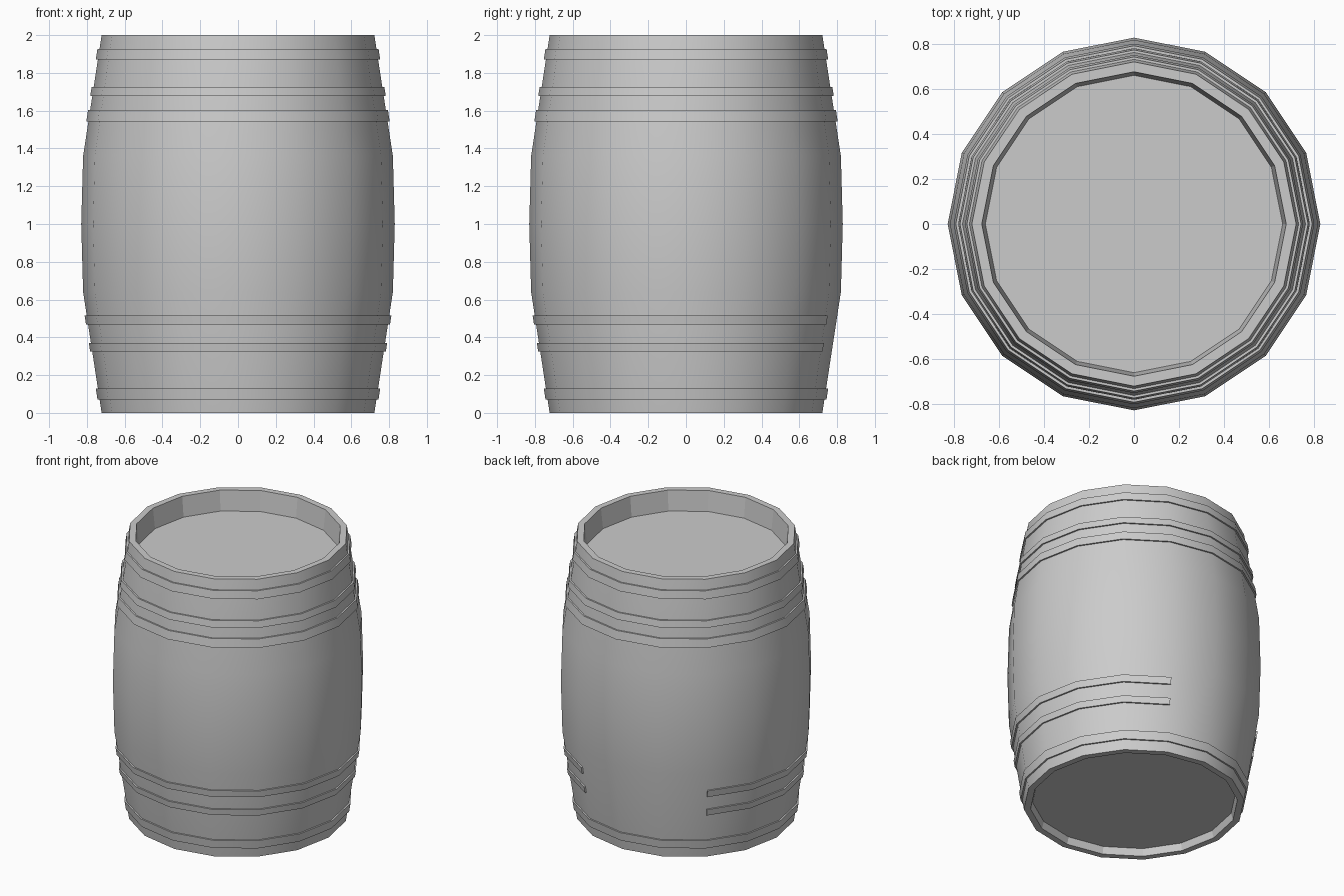
import bpy, bmesh, math

cube = bpy.data.objects.get("Cube")
if cube:
    bpy.data.objects.remove(cube)

SIDES = 16
STAVES = [(0.722, 0), (0.82, 0.64), (0.83, 1), (0.82, 1.36), (0.722, 2)]

grey = bpy.data.materials.new("plain_grey")
grey.use_nodes = True
grey.diffuse_color = (0.6, 0.6, 0.6, 1)
grey.node_tree.nodes["Principled BSDF"].inputs["Base Color"].default_value = (0.6, 0.6, 0.6, 1)


def radius_at(z):
    """Outer radius of the barrel at height z."""
    for (r0, z0), (r1, z1) in zip(STAVES, STAVES[1:]):
        if z <= z1:
            return r0 + (r1 - r0) * (z - z0) / (z1 - z0)
    return STAVES[-1][0]


def revolve(name, profile, closed, start=0, steps=SIDES):
    """Sweep a profile of (radius, height) round z, capping any open ends."""
    bm = bmesh.new()
    full = steps == SIDES
    rings = []
    for i in range(steps if full else steps + 1):
        a = math.tau * (start + i) / SIDES
        rings.append([bm.verts.new((r * math.cos(a), r * math.sin(a), z)) for r, z in profile])
    n = len(profile)
    for i in range(steps):
        a, b = rings[i], rings[(i + 1) % len(rings)]
        for j in range(n if closed else n - 1):
            k = (j + 1) % n
            bm.faces.new((a[j], b[j], b[k], a[k]))
    if not closed:
        bm.faces.new([ring[0] for ring in rings])
        bm.faces.new([ring[-1] for ring in rings])
    elif not full:
        bm.faces.new(rings[0])
        bm.faces.new(rings[-1])
    bmesh.ops.recalc_face_normals(bm, faces=bm.faces)
    mesh = bpy.data.meshes.new(name)
    bm.to_mesh(mesh)
    bm.free()
    mesh.materials.append(grey)
    obj = bpy.data.objects.new(name, mesh)
    bpy.context.collection.objects.link(obj)
    bpy.ops.object.select_all(action="DESELECT")
    obj.select_set(True)
    bpy.context.view_layer.objects.active = obj
    bpy.ops.object.shade_smooth_by_angle(angle=math.radians(30))
    # Inward walls stay faceted
    for p in mesh.polygons:
        if p.normal.x * p.center.x + p.normal.y * p.center.y < -0.1:
            p.use_smooth = False
    return obj


# Barrel body with recessed lid and base
revolve("barrel_body",
        [(0.665, 0.05), (0.678, 0)] + STAVES + [(0.678, 2), (0.662, 1.856)],
        closed=False)

# Hoops: name, bottom, top, first side, number of sides
hoops = [
    ("bottom_hoop", 0.07, 0.13, 0, SIDES),
    ("lower_broken_hoop", 0.325, 0.37, 6, 13),
    ("upper_broken_hoop", 0.467, 0.515, 6, 13),
    ("belly_hoop", 1.543, 1.603, 0, SIDES),
    ("shoulder_hoop", 1.677, 1.725, 0, SIDES),
    ("top_hoop", 1.87, 1.927, 0, SIDES),
]
for name, low, high, start, steps in hoops:
    r0, r1 = radius_at(low), radius_at(high)
    section = [(r0 - 0.01, low), (r0 + 0.011, low), (r1 + 0.011, high), (r1 - 0.01, high)]
    revolve(name, section, True, start, steps)
